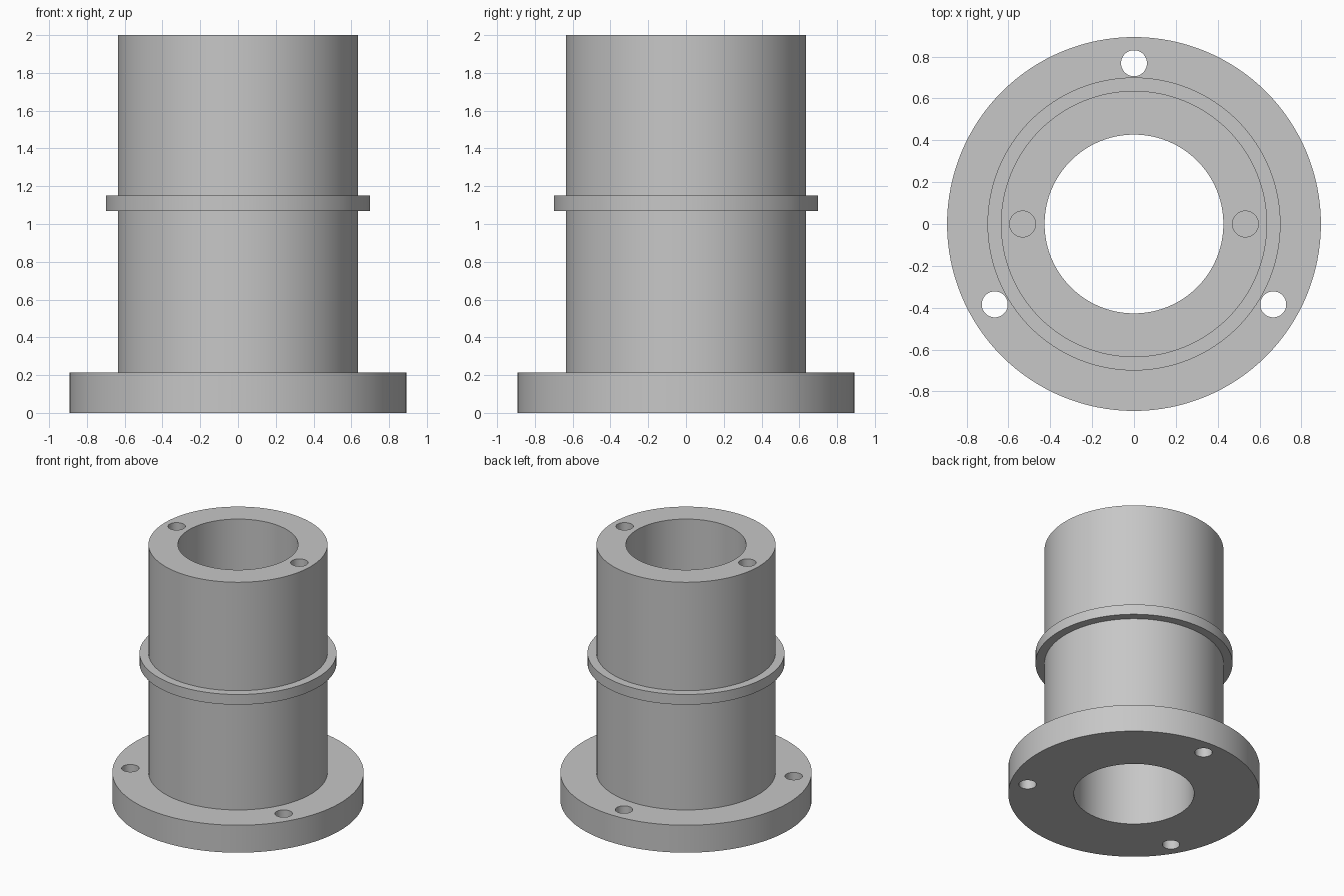
import bpy, bmesh
from math import cos, sin, pi, radians
from mathutils import Matrix

cube = bpy.data.objects.get("Cube")
if cube:
    bpy.data.objects.remove(cube, do_unlink=True)

SEGMENTS = 128
BORE, TUBE, COLLAR, FLANGE = 0.427, 0.636, 0.70, 0.893
FLANGE_TOP, COLLAR_LOW, COLLAR_TOP, HEIGHT = 0.215, 1.07, 1.15, 2.0
HOLE = 0.062

grey = bpy.data.materials.new("plain_grey")
grey.use_nodes = True
colour = (0.57, 0.57, 0.57, 1)
grey.diffuse_color = colour
grey.node_tree.nodes["Principled BSDF"].inputs["Base Color"].default_value = colour


def add_object(name, bm):
    bmesh.ops.recalc_face_normals(bm, faces=bm.faces)
    mesh = bpy.data.meshes.new(name)
    bm.to_mesh(mesh)
    bm.free()
    mesh.materials.append(grey)
    obj = bpy.data.objects.new(name, mesh)
    bpy.context.collection.objects.link(obj)
    return obj


def lathe(name, profile):
    """Revolve a closed (radius, height) profile around z."""
    bm = bmesh.new()
    rings = []
    for i in range(SEGMENTS):
        a = 2 * pi * i / SEGMENTS
        rings.append([bm.verts.new((r * cos(a), r * sin(a), z)) for r, z in profile])
    n = len(profile)
    for i, ring in enumerate(rings):
        after = rings[(i + 1) % SEGMENTS]
        for j in range(n):
            k = (j + 1) % n
            bm.faces.new((ring[j], after[j], after[k], ring[k]))
    return add_object(name, bm)


def drill_set(name, radius, angles, low, high):
    """Upright cylinders on a bolt circle."""
    bm = bmesh.new()
    for a in map(radians, angles):
        place = Matrix.Translation((radius * cos(a), radius * sin(a), (low + high) / 2))
        bmesh.ops.create_cone(bm, cap_ends=True, segments=48, radius1=HOLE,
                              radius2=HOLE, depth=high - low, matrix=place)
    obj = add_object(name, bm)
    obj.hide_render = True
    return obj


# Flanged tube with a collar and a through bore
body = lathe("flanged_sleeve", [
    (BORE, 0), (FLANGE, 0), (FLANGE, FLANGE_TOP), (TUBE, FLANGE_TOP),
    (TUBE, COLLAR_LOW), (COLLAR, COLLAR_LOW), (COLLAR, COLLAR_TOP),
    (TUBE, COLLAR_TOP), (TUBE, HEIGHT), (BORE, HEIGHT)])

# Three through holes in the flange, two blind holes in the top rim
cutters = [drill_set("flange_hole_cutter", 0.768, (90, 210, 330), -0.1, 0.4),
           drill_set("rim_hole_cutter", 0.532, (0, 180), HEIGHT - 0.3, HEIGHT + 0.1)]
for cutter in cutters:
    mod = body.modifiers.new(cutter.name, 'BOOLEAN')
    mod.operation = 'DIFFERENCE'
    mod.solver = 'EXACT'
    mod.object = cutter

# Bake the cuts, then remove the cutters
bpy.context.view_layer.update()
depsgraph = bpy.context.evaluated_depsgraph_get()
cut_mesh = bpy.data.meshes.new_from_object(body.evaluated_get(depsgraph))
body.modifiers.clear()
body.data = cut_mesh
for cutter in cutters:
    bpy.data.objects.remove(cutter, do_unlink=True)

# Smooth round walls, sharp rims
bpy.ops.object.select_all(action='DESELECT')
body.select_set(True)
bpy.context.view_layer.objects.active = body
bpy.ops.object.shade_smooth_by_angle(angle=radians(30))
